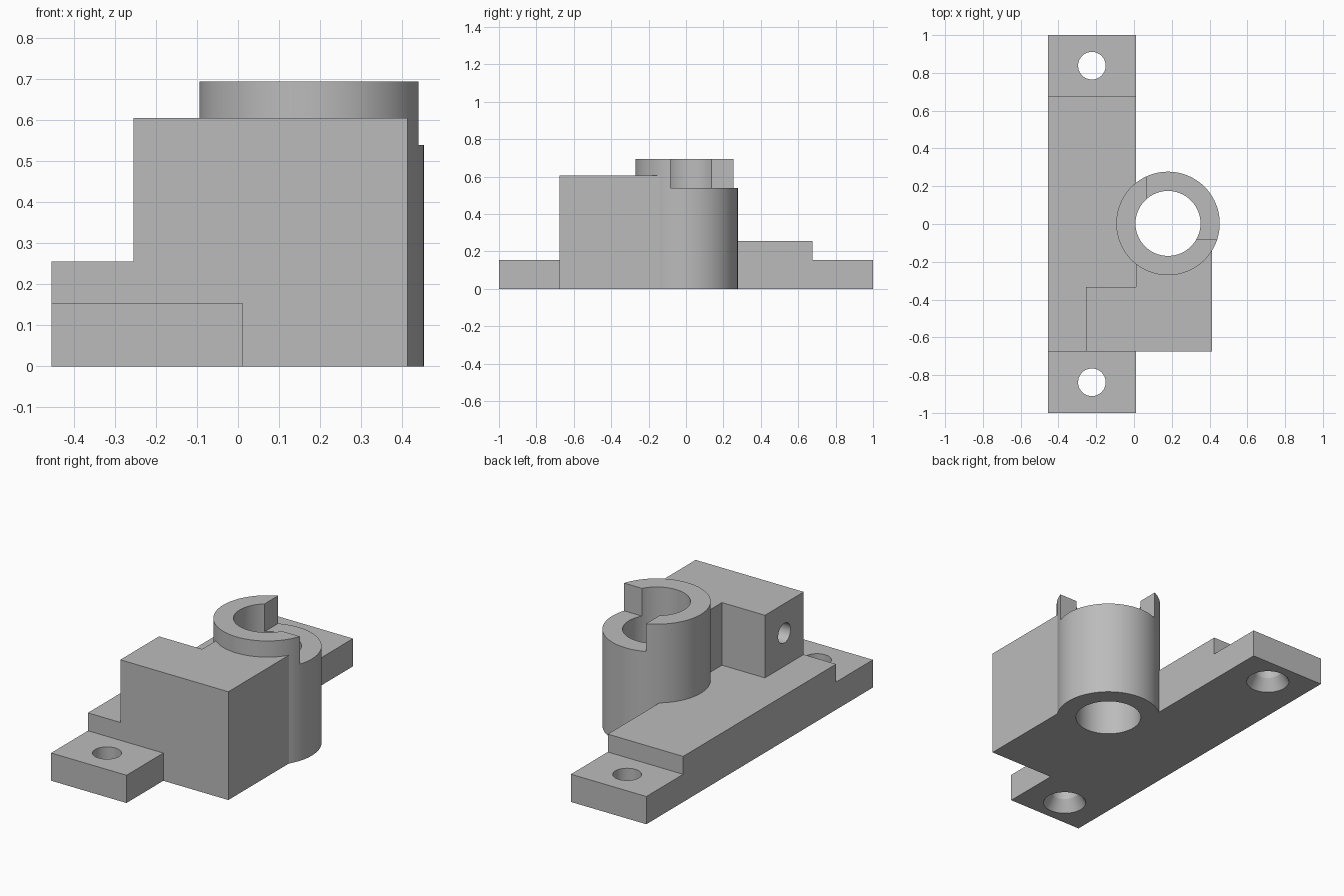
import bpy
import bmesh
import math
from mathutils import Vector, Matrix

cube = bpy.data.objects.get("Cube")
if cube:
    bpy.data.objects.remove(cube, do_unlink=True)

GREY = (0.5, 0.5, 0.5, 1.0)
mat = bpy.data.materials.new("plain grey")
mat.use_nodes = True
mat.diffuse_color = GREY
mat.node_tree.nodes["Principled BSDF"].inputs["Base Color"].default_value = GREY


def finish(name, bm):
    bmesh.ops.recalc_face_normals(bm, faces=bm.faces)
    mesh = bpy.data.meshes.new(name)
    bm.to_mesh(mesh)
    bm.free()
    mesh.materials.append(mat)
    ob = bpy.data.objects.new(name, mesh)
    bpy.context.collection.objects.link(ob)
    return ob


def prism(name, points, along):
    """Extrude a closed outline along a vector."""
    bm = bmesh.new()
    face = bm.faces.new([bm.verts.new(p) for p in points])
    out = bmesh.ops.extrude_face_region(bm, geom=[face])
    verts = [g for g in out["geom"] if isinstance(g, bmesh.types.BMVert)]
    bmesh.ops.translate(bm, verts=verts, vec=Vector(along))
    return finish(name, bm)


def turned(name, profile, place, segments=96):
    """Stack rings of (radius, height) into a closed solid of revolution."""
    bm = bmesh.new()
    rings = []
    for r, z in profile:
        rings.append([bm.verts.new((r * math.cos(a), r * math.sin(a), z))
                      for a in (math.tau * i / segments for i in range(segments))])
    for low, high in zip(rings, rings[1:]):
        for i in range(segments):
            j = (i + 1) % segments
            bm.faces.new((low[i], low[j], high[j], high[i]))
    bm.faces.new(rings[0])
    bm.faces.new(rings[-1])
    bmesh.ops.transform(bm, matrix=place, verts=bm.verts)
    return finish(name, bm)


def combine(body, tool, operation):
    mod = body.modifiers.new(tool.name, "BOOLEAN")
    mod.operation = operation
    mod.solver = "EXACT"
    mod.object = tool
    bpy.context.view_layer.objects.active = body
    bpy.ops.object.modifier_apply(modifier=mod.name)
    bpy.data.objects.remove(tool, do_unlink=True)


# Stepped mounting base
half = [(1, 0), (1, 0.155), (0.675, 0.155), (0.675, 0.255)]
outline = half + [(-y, z) for y, z in reversed(half)]
body = prism("bracket_body", [(-0.455, y, z) for y, z in outline], (0.466, 0, 0))

# L-shaped block joined to the sleeve
footprint = [(-0.255, -0.675), (0.413, -0.675), (0.413, -0.1),
             (0.011, -0.1), (0.011, -0.333), (-0.255, -0.333)]
combine(body, prism("block", [(x, y, 0) for x, y in footprint], (0, 0, 0.605)), "UNION")

# Upright sleeve with its bore
axis = Matrix.Translation((0.18, 0.003, 0))
combine(body, turned("sleeve", [(0.274, 0), (0.274, 0.695)], axis), "UNION")
combine(body, turned("bore", [(0.172, -0.1), (0.172, 0.8)], axis), "DIFFERENCE")

# Notch in the sleeve rim
notch = [(0.07, -0.082), (0.6, -0.082), (0.6, 0.4), (0.07, 0.4)]
combine(body, prism("notch", [(x, y, 0.54) for x, y in notch], (0, 0, 0.3)), "DIFFERENCE")

# Bolt holes, countersunk from below
bolt = [(0.112, -0.02), (0.112, 0), (0.073, 0.065), (0.073, 0.3)]
for side in (-1, 1):
    place = Matrix.Translation((-0.223, 0.838 * side, 0))
    combine(body, turned("bolt_hole", bolt, place, 64), "DIFFERENCE")

# Blind hole in the side of the block
place = Matrix.Translation((-0.3, -0.504, 0.44)) @ Matrix.Rotation(math.pi / 2, 4, "Y")
combine(body, turned("side_hole", [(0.055, 0), (0.055, 0.45)], place, 48), "DIFFERENCE")

# Smooth round walls, crisp edges
bpy.ops.object.select_all(action="DESELECT")
body.select_set(True)
bpy.context.view_layer.objects.active = body
bpy.ops.object.shade_smooth_by_angle(angle=math.radians(25))
